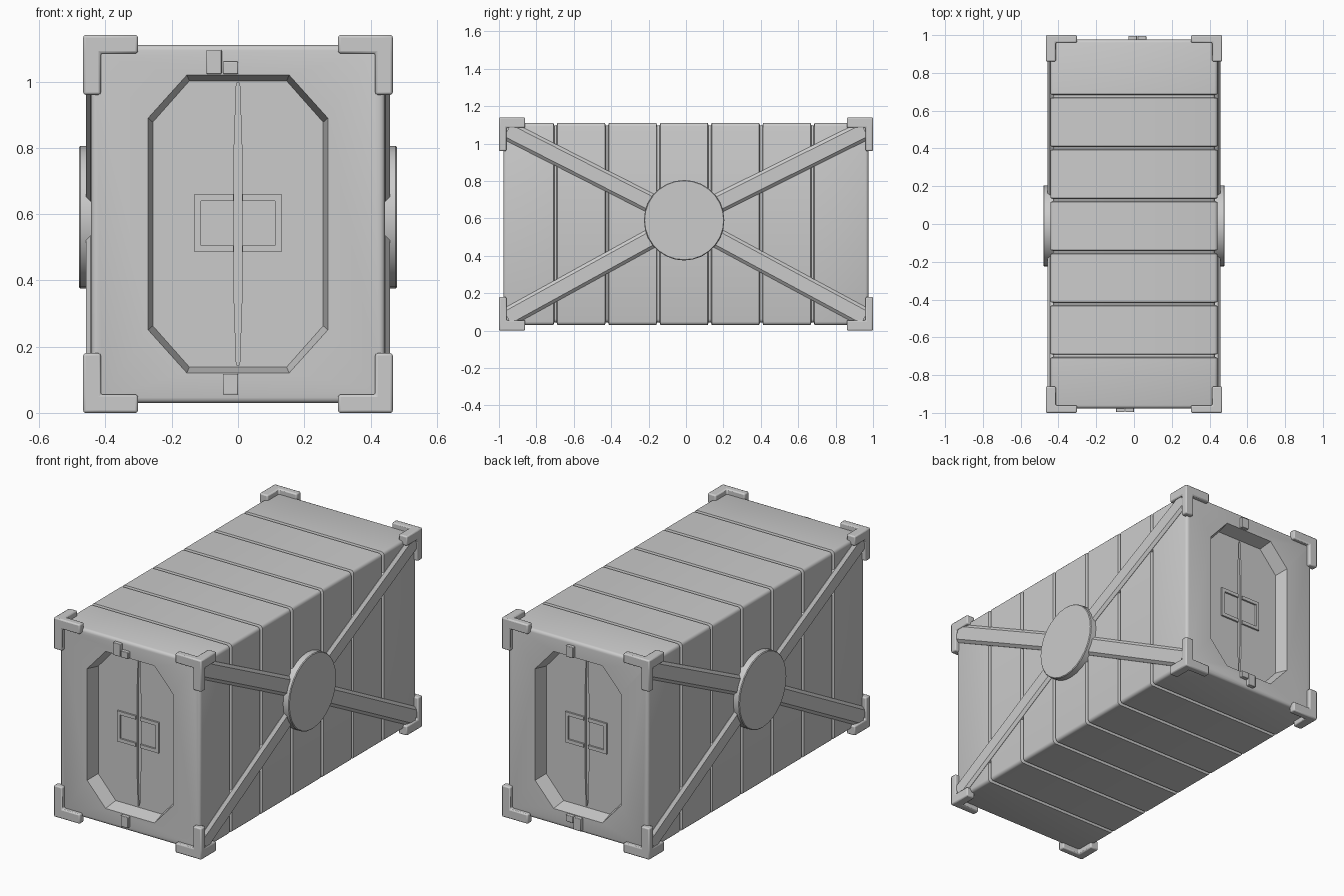
import bpy, bmesh, math
from mathutils import Vector

if "Cube" in bpy.data.objects:
    bpy.data.objects.remove(bpy.data.objects["Cube"])

H = 1.14          # overall height
MID = H / 2


def finish(name, bm, bevel=0.0, smooth=True):
    bmesh.ops.recalc_face_normals(bm, faces=bm.faces[:])
    me = bpy.data.meshes.new(name)
    bm.to_mesh(me)
    bm.free()
    ob = bpy.data.objects.new(name, me)
    bpy.context.collection.objects.link(ob)
    if bevel:
        m = ob.modifiers.new("edge_bevel", 'BEVEL')
        m.width, m.segments, m.limit_method = bevel, 2, 'ANGLE'
    if smooth:
        shade(ob)
    return ob


def shade(ob):
    bpy.ops.object.select_all(action='DESELECT')
    ob.select_set(True)
    bpy.context.view_layer.objects.active = ob
    bpy.ops.object.shade_smooth_by_angle(angle=math.radians(35))


def loft(name, rings, **kw):
    """Skin a list of equal-length point rings and cap both ends."""
    bm = bmesh.new()
    vs = [[bm.verts.new(p) for p in r] for r in rings]
    n = len(rings[0])
    for a, b in zip(vs, vs[1:]):
        for i in range(n):
            j = (i + 1) % n
            bm.faces.new((a[i], a[j], b[j], b[i]))
    bm.faces.new(vs[0])
    bm.faces.new(vs[-1])
    return finish(name, bm, **kw)


def slab(name, poly, y0, y1, poly2=None, **kw):
    """Extrude an x-z outline between two y positions."""
    return loft(name, [[(x, y0, z) for x, z in poly],
                       [(x, y1, z) for x, z in (poly2 or poly)]], **kw)


def rect(x0, x1, z0, z1):
    return [(x0, z0), (x1, z0), (x1, z1), (x0, z1)]


def cut(target, cutter):
    cutter.hide_render = True
    m = target.modifiers.new("cut", 'BOOLEAN')
    m.operation, m.solver, m.object = 'DIFFERENCE', 'EXACT', cutter
    bpy.context.view_layer.objects.active = target
    bpy.ops.object.modifier_apply(modifier=m.name)
    bpy.data.objects.remove(cutter, do_unlink=True)


# Body: rounded rectangle section lofted along y, pinched at each panel groove
def section(y, inset):
    w, h, r = 0.443 - inset, 0.54 - inset, 0.018
    pts = []
    for k, (sx, sz) in enumerate([(1, 1), (-1, 1), (-1, -1), (1, -1)]):
        for i in range(4):
            a = math.pi / 2 * (k + i / 3)
            pts.append((sx * (w - r) + r * math.cos(a), y,
                        MID + sz * (h - r) + r * math.sin(a)))
    return pts


END, R = 0.976, 0.016
rounding = [(END - R + R * math.sin(a), R - R * math.cos(a))
            for a in (0, math.pi / 6, math.pi / 3, math.pi / 2)]
rings = [section(-y, d) for y, d in reversed(rounding)]
for k in range(6):
    yc = -0.698 + 0.275 * k
    rings += [section(yc - 0.011, 0), section(yc - 0.006, 0.014),
              section(yc + 0.006, 0.014), section(yc + 0.011, 0)]
rings += [section(y, d) for y, d in rounding]
body = loft("container_body", rings, smooth=False)

# Doors at both ends; the back one is turned upside down
outer = [(-0.155, 0.12), (0.155, 0.12), (0.272, 0.25), (0.272, 0.89),
         (0.155, 1.02), (-0.155, 1.02), (-0.272, 0.89), (-0.272, 0.25)]
inner = [(x * 0.945, 0.57 + (z - 0.57) * 0.96) for x, z in outer]
seam = [(-0.005, 0.145), (0.005, 0.145), (0.012, 0.35), (0.012, 0.79),
        (0.005, 0.995), (-0.005, 0.995), (-0.012, 0.79), (-0.012, 0.35)]
frame = [(0.014, 0.485), (0.132, 0.485), (0.132, 0.66), (0.014, 0.66),
         (0.014, 0.64), (0.112, 0.64), (0.112, 0.505), (0.014, 0.505)]
FLOOR = 0.896
for s, end, dx in ((-1, "front", 0.0), (1, "back", 0.065)):
    def flip(poly):
        return [(x, z if s < 0 else H - z) for x, z in poly]
    cut(body, slab("recess_cutter", flip(inner), s * FLOOR, s * 0.98, flip(outer), smooth=False))
    cut(body, slab("seam_cutter", flip(seam), s * (FLOOR - 0.012), s * (FLOOR + 0.02), smooth=False))
    # Raised handle frame in two halves
    for m in (-1, 1):
        slab(end + "_handle_frame", flip([(m * x, z) for x, z in frame]),
             s * (FLOOR - 0.005), s * (FLOOR + 0.01))
    # Latch blocks above and below the recess
    for x0, x1, z0, z1 in ((-0.095, -0.049, 1.023, 1.095), (-0.046, 0.0, 1.023, 1.06),
                           (-0.046, 0.0, 0.055, 0.118)):
        slab(end + "_latch_block", flip(rect(x0 + dx, x1 + dx, z0, z1)),
             s * 0.95, s * 0.996, bevel=0.003)
shade(body)

# Corner brackets: a cube with three arms extruded along the box edges
HALF = Vector((0.467, 1.0, MID))
THICK = (0.053, 0.04, 0.055)
ARM = (0.112, 0.1, 0.125)
for sx in (-1, 1):
    for sy in (-1, 1):
        for sz in (-1, 1):
            sign = (sx, sy, sz)
            bm = bmesh.new()
            bmesh.ops.create_cube(bm, size=1)
            for v in bm.verts:
                for i in range(3):
                    c = sign[i] * (HALF[i] - THICK[i] / 2) + (MID if i == 2 else 0)
                    v.co[i] = c + v.co[i] * THICK[i]
            bm.normal_update()
            for i in range(3):
                axis = Vector([-sign[i] if j == i else 0 for j in range(3)])
                face = max(bm.faces, key=lambda f: (f.normal.dot(axis) > 0.9) *
                           (10 + f.calc_center_median().dot(axis)))
                new = bmesh.ops.extrude_discrete_faces(bm, faces=[face])["faces"][0]
                bmesh.ops.translate(bm, verts=new.verts[:], vec=axis * ARM[i])
                bm.normal_update()
            finish("corner_bracket", bm, bevel=0.007)

# Side hub discs and chamfered diagonal braces
HUB = Vector((0, -0.01, 0.59))
for s, side in ((-1, "left"), (1, "right")):
    def circle(x, r):
        return [(s * x, HUB.y + r * math.cos(math.tau * i / 28),
                 HUB.z + r * math.sin(math.tau * i / 28)) for i in range(28)]
    loft(side + "_hub_disc", [circle(0.43, 0.215), circle(0.476, 0.215), circle(0.48, 0.211)])
    for sy in (-1, 1):
        for z in (0.07, 1.07):
            tip = Vector((0, sy * 0.955, z))
            d = (tip - HUB).normalized()
            n = Vector((0, -d.z, d.y))
            profile = [(0.43, -0.052), (0.445, -0.052), (0.459, -0.036),
                       (0.459, 0.036), (0.445, 0.052), (0.43, 0.052)]
            loft(side + "_diagonal_brace",
                 [[Vector((s * x, 0, 0)) + p + n * w for x, w in profile]
                  for p in (HUB + d * 0.1, tip)], smooth=False)
